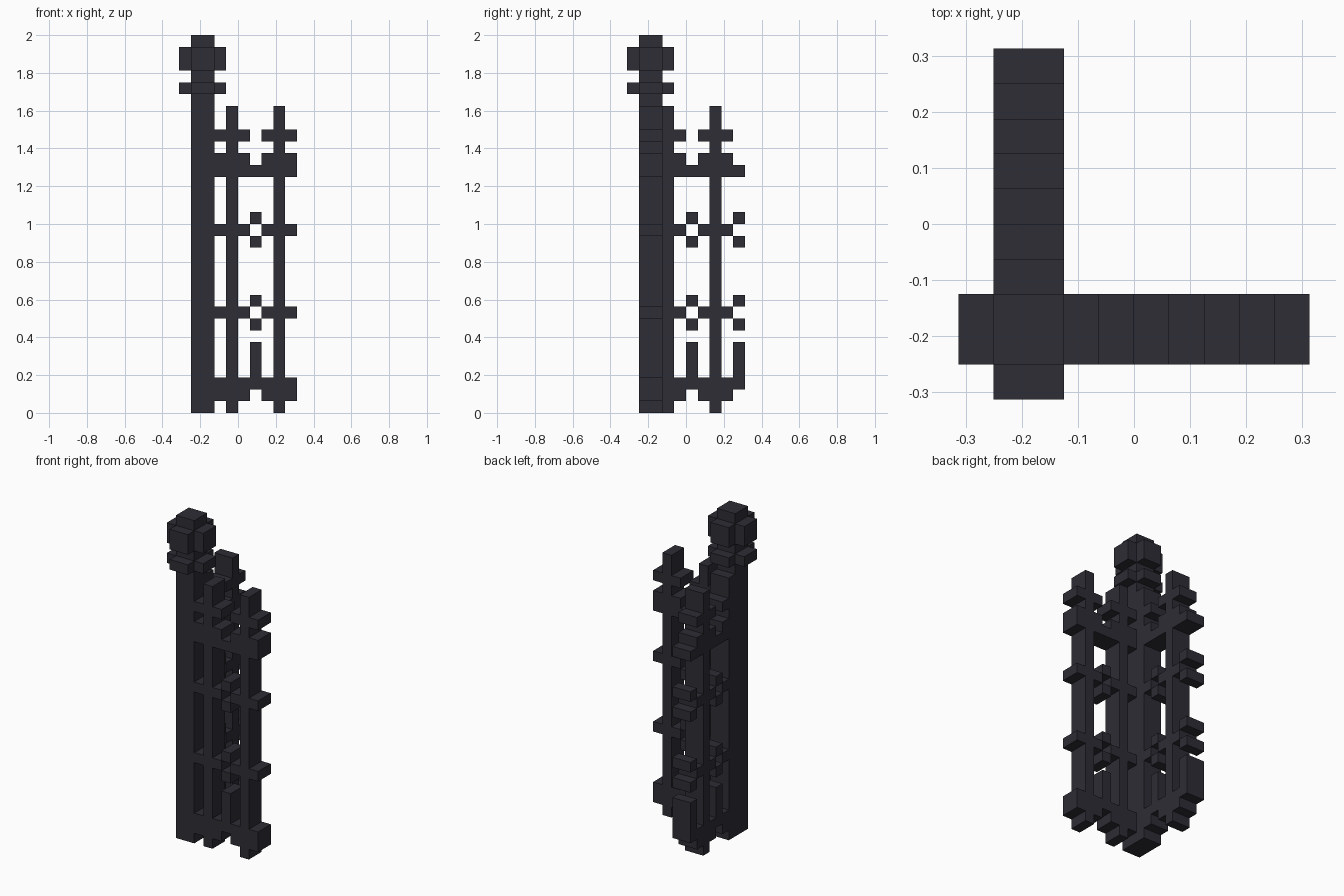
import bpy
import bmesh

if "Cube" in bpy.data.objects:
    bpy.data.objects.remove(bpy.data.objects["Cube"])

U = 1 / 16                      # grid step used by every part
P0, P1 = -4, -2                 # post extents on x and y, in steps

iron = bpy.data.materials.new("dark iron")
iron.diffuse_color = (0.027, 0.026, 0.036, 1)
iron.use_nodes = True
iron.node_tree.nodes["Principled BSDF"].inputs["Base Color"].default_value = iron.diffuse_color


def build(name, boxes):
    """One object from (x0, x1, y0, y1, z0, z1) boxes given in grid steps."""
    bm = bmesh.new()
    for x0, x1, y0, y1, z0, z1 in boxes:
        verts = bmesh.ops.create_cube(bm, size=1)["verts"]
        for v in verts:
            v.co.x = (x1 if v.co.x > 0 else x0) * U
            v.co.y = (y1 if v.co.y > 0 else y0) * U
            v.co.z = (z1 if v.co.z > 0 else z0) * U
    mesh = bpy.data.meshes.new(name)
    bm.to_mesh(mesh)
    bm.free()
    mesh.materials.append(iron)
    bpy.context.collection.objects.link(bpy.data.objects.new(name, mesh))


def cross(z0, z1):
    """Four one-step blocks around the post."""
    return [(P0 - 1, P0, P0, P1, z0, z1), (P1, P1 + 1, P0, P1, z0, z1),
            (P0, P1, P0 - 1, P0, z0, z1), (P0, P1, P1, P1 + 1, z0, z1)]


# Corner post with collar and finial
build("corner_post", [(P0, P1, P0, P1, 0, 32)])
build("post_collar", cross(27, 28))
build("post_finial", cross(29, 31))

# Height spans of each kind of fence column
BAR = [(0, 26)]
RAILS = [(1, 3), (8, 9), (15, 16), (20, 22), (23, 24)]
ORNAMENTS = [(2, 6), (7, 8), (9, 10), (14, 15), (16, 17), (20, 21)]
PATTERN = [("rails", RAILS), ("bars", BAR), ("rails", RAILS), ("ornaments", ORNAMENTS)]


def fence(name, along_x, phase):
    """Seven columns leading away from the post, repeating every four."""
    parts = {}
    for i in range(7):
        kind, spans = PATTERN[(i + phase) % 4]
        a, b = P1 + i, P1 + i + 1
        foot = (a, b, P0, P1) if along_x else (P0, P1, a, b)
        parts.setdefault(kind, []).extend(foot + s for s in spans)
    for kind, boxes in parts.items():
        build(f"{name}_{kind}", boxes)


# Fence arms to the right and to the back
fence("right_fence", True, 0)
fence("back_fence", False, 1)
